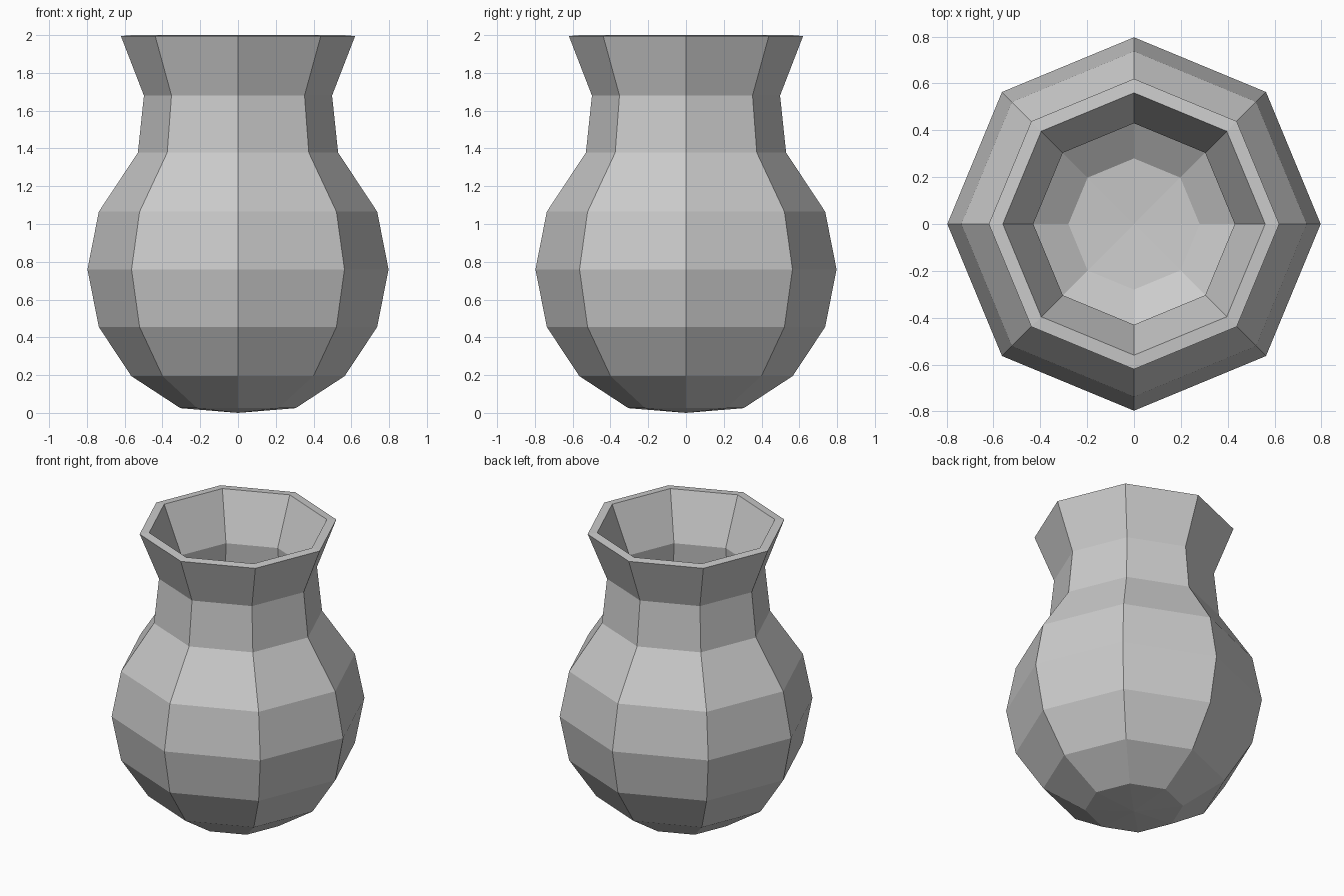
import bpy, bmesh
from math import cos, sin, tau

if "Cube" in bpy.data.objects:
    bpy.data.objects.remove(bpy.data.objects["Cube"])

SIDES = 8

# Closed wall profile (radius, height): outside bottom to rim, then inside down to the floor
outer = [(0.305, 0.025), (0.565, 0.195), (0.737, 0.455), (0.797, 0.76),
         (0.737, 1.065), (0.53, 1.378), (0.498, 1.68), (0.62, 1.995)]
inner = [(0.56, 2.0), (0.43, 1.685), (0.463, 1.36), (0.672, 1.037),
         (0.728, 0.76), (0.675, 0.483), (0.515, 0.243), (0.28, 0.09)]

bm = bmesh.new()
rings = [[bm.verts.new((r * cos(tau * i / SIDES), r * sin(tau * i / SIDES), z))
          for i in range(SIDES)] for r, z in outer + inner]

# Wall bands
for a, b in zip(rings, rings[1:]):
    for i in range(SIDES):
        j = (i + 1) % SIDES
        bm.faces.new((a[i], a[j], b[j], b[i]))

# Shallow cones closing the underside and the inner floor
for ring, z, flip in ((rings[0], 0.0, True), (rings[-1], 0.07, False)):
    tip = bm.verts.new((0, 0, z))
    for i in range(SIDES):
        j = (i + 1) % SIDES
        bm.faces.new((ring[j], ring[i], tip) if flip else (ring[i], ring[j], tip))

bmesh.ops.recalc_face_normals(bm, faces=bm.faces)
mesh = bpy.data.meshes.new("vase")
bm.to_mesh(mesh)
bm.free()
bpy.context.collection.objects.link(bpy.data.objects.new("vase", mesh))
